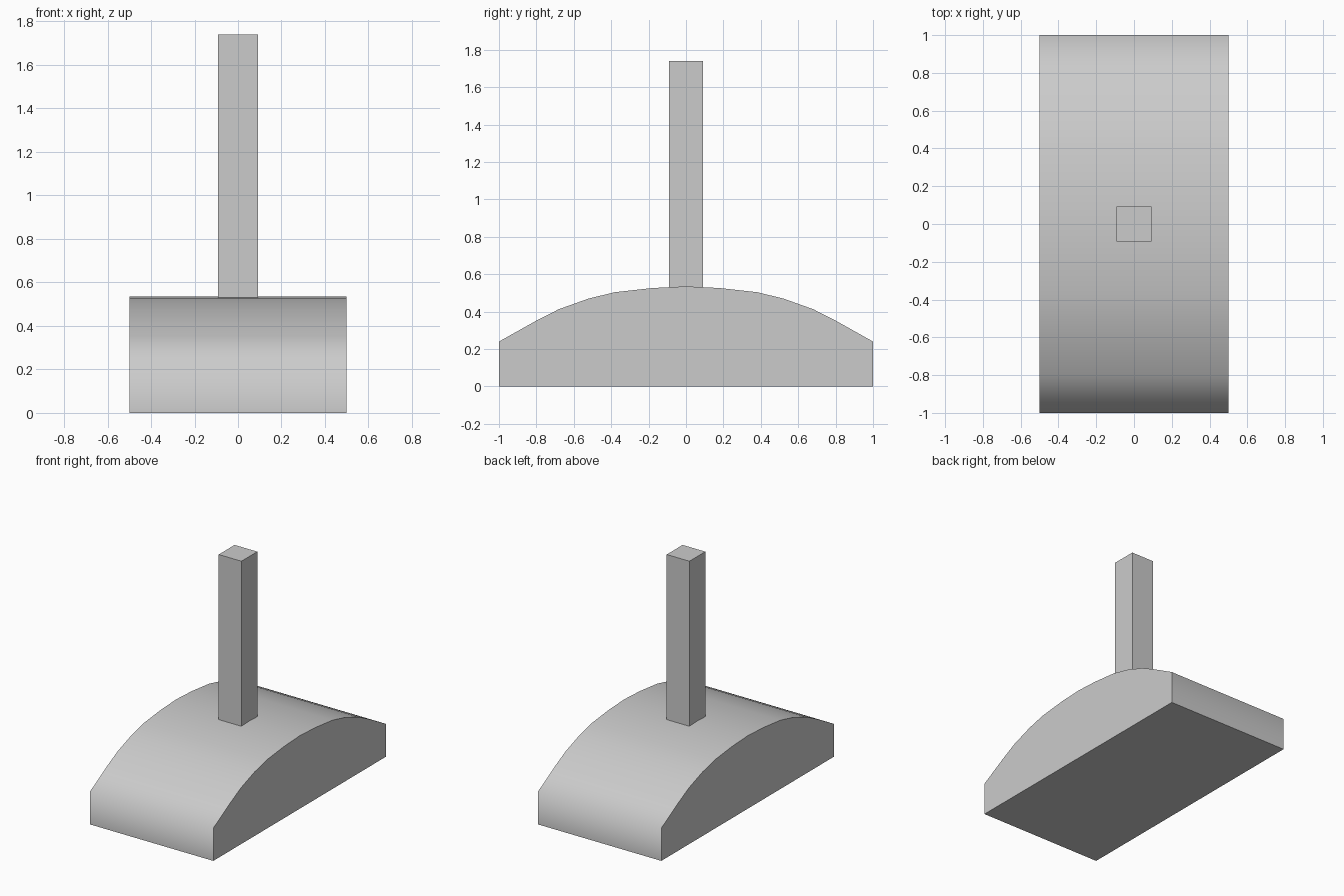
import bpy, bmesh, math

if "Cube" in bpy.data.objects:
    bpy.data.objects.remove(bpy.data.objects["Cube"])

# Arched base: half profile (y, z) mirrored, then extruded along x
half = [(0.18, 0.526), (0.38, 0.504), (0.52, 0.47), (0.68, 0.413),
        (0.8, 0.352), (1.0, 0.24), (1.0, 0.0)]
profile = [(-y, z) for y, z in reversed(half)] + [(0.0, 0.535)] + half

bm = bmesh.new()
face = bm.faces.new([bm.verts.new((-0.5, y, z)) for y, z in profile])
ext = bmesh.ops.extrude_face_region(bm, geom=[face])
bmesh.ops.translate(bm, vec=(1.0, 0, 0),
                    verts=[g for g in ext["geom"] if isinstance(g, bmesh.types.BMVert)])
bmesh.ops.recalc_face_normals(bm, faces=bm.faces)
mesh = bpy.data.meshes.new("arched_base")
bm.to_mesh(mesh)
bm.free()
base = bpy.data.objects.new("arched_base", mesh)
bpy.context.collection.objects.link(base)
bpy.context.view_layer.objects.active = base
base.select_set(True)
bpy.ops.object.shade_smooth_by_angle(angle=math.radians(70))

# Square upright handle, set slightly into the crown of the base
bottom, top, width = 0.52, 1.74, 0.184
bpy.ops.mesh.primitive_cube_add(size=1, location=(0, 0, (bottom + top) / 2))
handle = bpy.context.object
handle.name = "handle"
handle.scale = (width, width, top - bottom)
